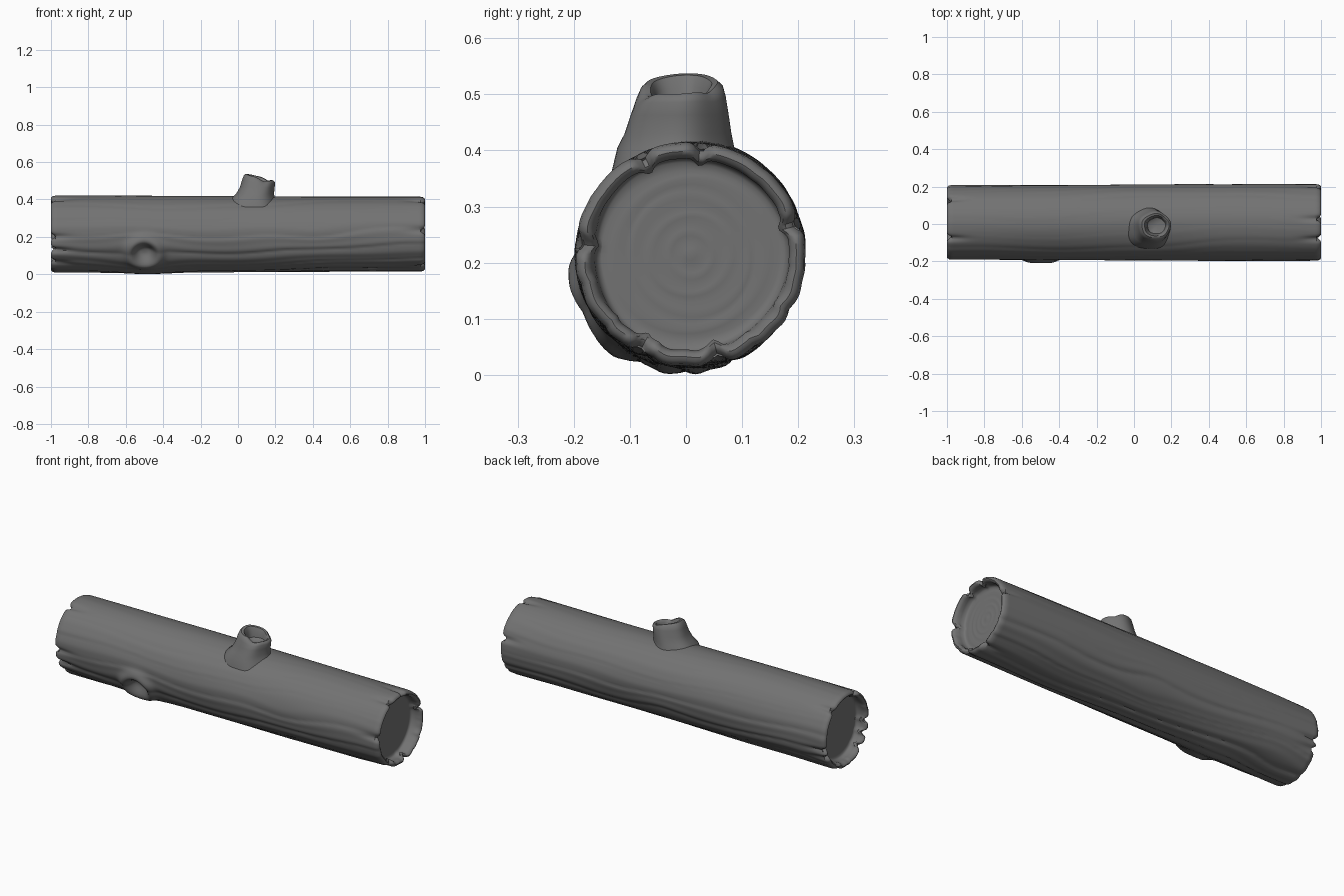
import bpy, bmesh, math
from math import sin, cos, pi, exp, hypot

if "Cube" in bpy.data.objects:
    bpy.data.objects.remove(bpy.data.objects["Cube"])

bark = bpy.data.materials.new("bark grey")
bark.use_nodes = True
COLOUR = (0.17, 0.17, 0.17, 1)
bark.diffuse_color = COLOUR
bark.node_tree.nodes["Principled BSDF"].inputs["Base Color"].default_value = COLOUR


def loft(name, rings):
    """Skin a list of closed rings and cap both ends."""
    bm = bmesh.new()
    loops = [[bm.verts.new(p) for p in ring] for ring in rings]
    n = len(loops[0])
    for a, b in zip(loops, loops[1:]):
        for i in range(n):
            j = (i + 1) % n
            bm.faces.new((a[i], a[j], b[j], b[i]))
    bm.faces.new(loops[0])
    bm.faces.new(loops[-1])
    bmesh.ops.recalc_face_normals(bm, faces=bm.faces)
    mesh = bpy.data.meshes.new(name)
    bm.to_mesh(mesh)
    bm.free()
    mesh.materials.append(bark)
    obj = bpy.data.objects.new(name, mesh)
    bpy.context.collection.objects.link(obj)
    bpy.ops.object.select_all(action='DESELECT')
    obj.select_set(True)
    bpy.context.view_layer.objects.active = obj
    bpy.ops.object.shade_smooth_by_angle(angle=math.radians(45))
    return obj


def turn(a, b):
    """Signed shortest angle from b to a."""
    return (a - b + pi) % (2 * pi) - pi


def bump(d, width):
    return exp(-(d / width) ** 2)


# Log: angle 0 points to the back, pi / 2 points up
SEG, RADIUS, CY, CZ = 144, 0.203, 0.008, 0.215
KNOT_X, KNOT_T = -0.5, -2.61
EYES = [(KNOT_X, KNOT_T), (0.05, -0.6), (-0.8, -1.1), (0.4, 2.8)]
NOTCHES = {1: [-2.07, -1.31, 0.28, 1.47, 2.03, 3.05],
           -1: [-3.07, -2.7, -2.3, -0.5, -0.25, 0.9, 2.0]}


def grain(x, t):
    """Long wavy bark grooves that part around the eyes."""
    u = t + 0.07 * sin(3.2 * x + 2 * cos(t)) + 0.03 * sin(9 * x + 3 * sin(t))
    for ex, et in EYES:
        dt = turn(t, et)
        u -= 0.6 * dt * bump(x - ex, 0.17) * bump(dt, 0.45)
    lower = 0.55 - 0.45 * sin(t)
    ridge = 1 - abs(sin(7 * u + 0.8 * sin(2 * x)))
    fine = sin(23 * u + 2 * sin(2.5 * x))
    return -lower * (0.006 * ridge ** 3 + 0.0016 * fine)


def notch(side, t):
    return max(bump(turn(t, n), 0.07) for n in NOTCHES[side])


def bark_radius(x, t):
    r = RADIUS + grain(x, t) + 0.003 * sin(2 * t + 2 * x)
    d = hypot(x - KNOT_X, 0.21 * turn(t, KNOT_T))
    r += 0.02 * bump(d - 0.08, 0.03) - 0.03 * exp(-(d / 0.05) ** 4)
    r += 0.010 * bump(x + 0.48, 0.13) * bump(turn(t, -1.75), 0.45)
    side = 1 if x > 0 else -1
    return r - 0.014 * notch(side, t) * bump(1 - abs(x), 0.09)


def ring_at(point):
    return [point(2 * pi * i / SEG) for i in range(SEG)]


def polar(x, r, t):
    return (x, CY + r * cos(t), CZ + r * sin(t))


def end_rings(side):
    """Rounded rim, hollow wall and sunken cut face, from outside inwards."""
    rings = []
    for out, drop in ((0.990, 0.003), (0.998, 0.009), (1.0, 0.016),
                      (0.996, 0.023), (0.982, 0.029)):
        rings.append(ring_at(lambda t: polar(
            side * (out - 0.022 * notch(side, t)),
            bark_radius(side * 0.98, t) - drop, t)))
    for out, r in ((0.965, 0.174), (0.945, 0.172), (0.938, 0.165)):
        rings.append(ring_at(lambda t: polar(
            side * out, r + 0.003 * sin(3 * t + 1) - 0.004 * notch(side, t), t)))
    for k in range(14, 0, -1):
        rings.append(ring_at(lambda t: polar(
            side * (0.938 + 0.0015 * sin(2.2 * k)),
            0.011 * k * (1 + 0.03 * sin(2 * t + k)), t)))
    return rings


STEPS = 180
body = [ring_at(lambda t, x=-0.975 + 1.95 * i / STEPS: polar(x, bark_radius(x, t), t))
        for i in range(STEPS + 1)]
loft("log", end_rings(-1)[::-1] + body + end_rings(1))

# Branch stub: centre x, centre y, height, half width in x and in y, rim weight
STUB = [(0.08, -0.02, 0.36, 0.14, 0.115, 0),
        (0.078, -0.02, 0.405, 0.118, 0.104, 0),
        (0.09, -0.016, 0.43, 0.101, 0.095, 0),
        (0.102, -0.013, 0.465, 0.092, 0.087, 0.1),
        (0.109, -0.011, 0.495, 0.088, 0.08, 0.5),
        (0.112, -0.010, 0.512, 0.082, 0.074, 0.9),
        (0.114, -0.010, 0.519, 0.073, 0.065, 1),
        (0.117, -0.010, 0.516, 0.062, 0.055, 1),
        (0.120, -0.010, 0.50, 0.054, 0.048, 0.7),
        (0.120, -0.010, 0.475, 0.048, 0.043, 0.2),
        (0.118, -0.010, 0.468, 0.03, 0.028, 0),
        (0.118, -0.010, 0.466, 0.004, 0.004, 0)]


def stub_point(cx, cy, z, rx, ry, rim, t):
    dip = 0.012 * bump(turn(t, -1.2), 0.4) + 0.008 * bump(turn(t, 0.9), 0.3)
    lift = rim * (-0.018 * cos(t) + 0.004 * sin(t) - dip)
    s = 1 + 0.025 * sin(5 * t + 0.6) - 0.07 * rim * bump(turn(t, -1.2), 0.25)
    return (cx + rx * s * cos(t), cy + ry * s * sin(t), z + lift)


loft("branch_stub", [[stub_point(*row, 2 * pi * i / 64) for i in range(64)]
                     for row in STUB])
